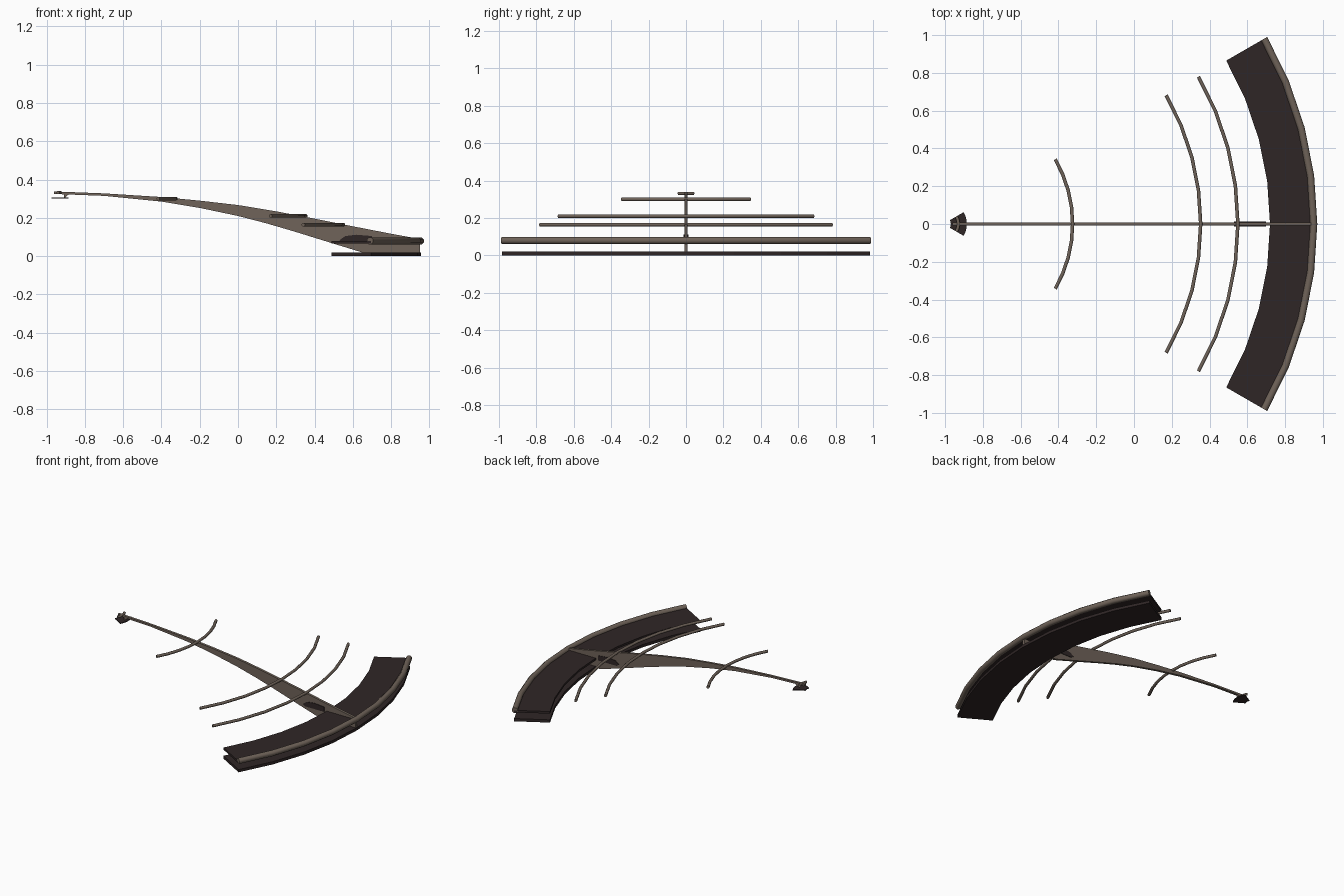
import bpy, bmesh, math

cube = bpy.data.objects.get("Cube")
if cube:
    bpy.data.objects.remove(cube, do_unlink=True)

CENTRE_X = -1.01
HALF_ANGLE = math.radians(30)


def material(name, color):
    mat = bpy.data.materials.new(name)
    mat.use_nodes = True
    mat.diffuse_color = (*color, 1)
    mat.node_tree.nodes["Principled BSDF"].inputs["Base Color"].default_value = (*color, 1)
    return mat


brown = material("warm brown", (0.16, 0.125, 0.10))
dark = material("dark brown", (0.028, 0.019, 0.019))


def finish(name, bm, mat, smooth=False):
    bmesh.ops.recalc_face_normals(bm, faces=bm.faces)
    mesh = bpy.data.meshes.new(name)
    bm.to_mesh(mesh)
    bm.free()
    obj = bpy.data.objects.new(name, mesh)
    bpy.context.collection.objects.link(obj)
    mesh.materials.append(mat)
    if smooth:
        bpy.ops.object.select_all(action="DESELECT")
        obj.select_set(True)
        bpy.context.view_layer.objects.active = obj
        bpy.ops.object.shade_smooth_by_angle(angle=math.radians(50))
    return obj


def arc_sweep(name, section, mat, steps=8, smooth=False):
    """Sweep a closed (radius, z) section around the shared centre."""
    bm = bmesh.new()
    rings = []
    for i in range(steps + 1):
        a = HALF_ANGLE * (2 * i / steps - 1)
        rings.append([bm.verts.new((CENTRE_X + r * math.cos(a), r * math.sin(a), z))
                      for r, z in section])
    n = len(section)
    for a, b in zip(rings, rings[1:]):
        for k in range(n):
            bm.faces.new((a[k], a[(k + 1) % n], b[(k + 1) % n], b[k]))
    bm.faces.new(rings[0])
    bm.faces.new(rings[-1])
    return finish(name, bm, mat, smooth)


def arc_plate(name, inner, outer, low, high, mat):
    return arc_sweep(name, [(inner, low), (outer, low), (outer, high), (inner, high)], mat)


def arc_tube(name, radius, z, thick, mat, sides=8):
    turns = [2 * math.pi * (k + 0.5) / sides for k in range(sides)]
    section = [(radius + thick * math.cos(t), z + thick * math.sin(t)) for t in turns]
    return arc_sweep(name, section, mat, smooth=True)


def side_panel(name, outline, y, width, mat):
    """Extrude an (x, z) outline across y."""
    bm = bmesh.new()
    face = bm.faces.new([bm.verts.new((x, y - width / 2, z)) for x, z in outline])
    ext = bmesh.ops.extrude_face_region(bm, geom=[face])
    moved = [v for v in ext["geom"] if isinstance(v, bmesh.types.BMVert)]
    bmesh.ops.translate(bm, verts=moved, vec=(0, width, 0))
    return finish(name, bm, mat)


# Two curved decks and the outer rail
arc_plate("lower_deck", 1.73, 1.967, 0.0, 0.02, dark)
arc_plate("upper_deck", 1.73, 1.967, 0.065, 0.08, dark)
arc_tube("outer_rail", 1.962, 0.08, 0.02, brown)

# Curved cross bars
for name, radius, z in (("inner_bar", 0.685, 0.30), ("middle_bar", 1.363, 0.21),
                        ("lower_bar", 1.56, 0.165)):
    arc_tube(name, radius, z, 0.01, brown)

# Tapered spine
top = [(-0.96, 0.338), (-0.7, 0.328), (-0.4, 0.309), (-0.2, 0.29), (0, 0.267),
       (0.2, 0.234), (0.4, 0.196), (0.6, 0.156), (0.8, 0.117), (0.95, 0.09)]
bottom = [(0.95, 0.01), (0.68, 0.01), (0.5, 0.065), (0.3, 0.127), (0.15, 0.171),
          (0, 0.21), (-0.2, 0.252), (-0.4, 0.285), (-0.7, 0.315), (-0.96, 0.325)]
side_panel("spine", top + bottom, 0, 0.018, brown)

# Dark side plates where the spine meets the decks
patch = [(0.53, 0.083), (0.56, 0.105), (0.62, 0.112), (0.70, 0.105), (0.70, 0.07), (0.55, 0.07)]
for side, name in ((1, "left_spine_plate"), (-1, "right_spine_plate")):
    side_panel(name, patch, side * 0.0105, 0.004, dark)

# Small tip foot, its bar and its post
arc_plate("tip_foot", 0.04, 0.125, 0.30, 0.306, dark)
arc_tube("tip_bar", 0.08, 0.332, 0.009, brown)
side_panel("tip_post", [(-0.91, 0.30), (-0.885, 0.322), (-0.91, 0.33)], 0, 0.016, brown)
